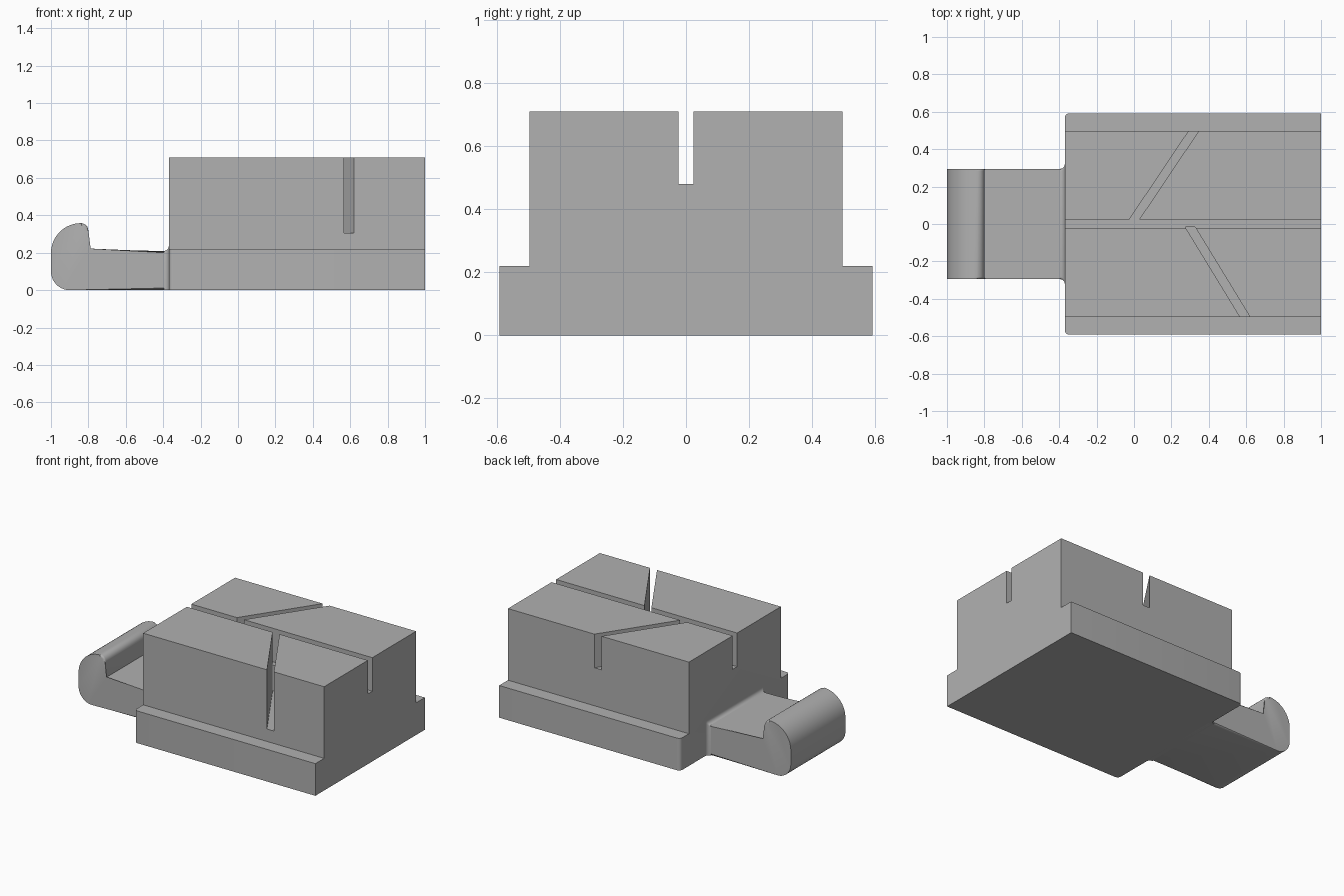
import bpy, bmesh
from math import sin, cos, pi, radians

cube = bpy.data.objects.get("Cube")
if cube:
    bpy.data.objects.remove(cube, do_unlink=True)

grey = bpy.data.materials.new("plain grey")
grey.use_nodes = True
grey.diffuse_color = (0.44, 0.44, 0.44, 1)
grey.node_tree.nodes["Principled BSDF"].inputs["Base Color"].default_value = grey.diffuse_color

JOIN = -0.37          # where the tongue meets the block
BASE_TOP, TOP = 0.22, 0.71


def finish(name, bm):
    bmesh.ops.recalc_face_normals(bm, faces=bm.faces)
    mesh = bpy.data.meshes.new(name)
    bm.to_mesh(mesh)
    bm.free()
    mesh.materials.append(grey)
    obj = bpy.data.objects.new(name, mesh)
    bpy.context.collection.objects.link(obj)
    return obj


def loft(rings):
    """Closed solid through rings with equal point counts."""
    bm = bmesh.new()
    loops = [[bm.verts.new(p) for p in ring] for ring in rings]
    n = len(loops[0])
    for a, b in zip(loops, loops[1:]):
        for i in range(n):
            j = (i + 1) % n
            bm.faces.new((a[i], a[j], b[j], b[i]))
    bm.faces.new(loops[0][::-1])
    bm.faces.new(loops[-1])
    return bm


def arc(cx, cz, r, start, end, steps):
    angles = [radians(start + (end - start) * i / steps) for i in range(steps + 1)]
    return [(cx + r * cos(a), cz + r * sin(a)) for a in angles]


def smooth(obj, angle=35):
    bpy.ops.object.select_all(action='DESELECT')
    obj.select_set(True)
    bpy.context.view_layer.objects.active = obj
    bpy.ops.object.shade_smooth_by_angle(angle=radians(angle))


# Stepped block with a lengthwise groove
half = [(0.024, 0.48), (0.024, TOP), (0.497, TOP), (0.497, BASE_TOP), (0.592, BASE_TOP), (0.592, 0)]
profile = half + [(-y, z) for y, z in reversed(half)]
bm = loft([[(x, y, z) for y, z in profile] for x in (JOIN, 1)])
corners = [e for e in bm.edges
           if all(abs(v.co.x - JOIN) < 1e-4 and abs(v.co.y) > 0.55 for v in e.verts)
           and abs(e.verts[0].co.z - e.verts[1].co.z) > 0.1]
bmesh.ops.bevel(bm, geom=corners, offset=0.025, segments=5, profile=0.5, affect='EDGES')
block = finish("stepped_block", bm)


# Slanted slots cut into the two top halves
def cut_slot(name, inner, outer, floor):
    (x0, y0), (x1, y1), width = inner, outer, 0.053
    plan = [(x0, y0), (x0 + width, y0), (x1 + width, y1), (x1, y1)]
    cutter = finish(name, loft([[(x, y, z) for x, y in plan] for z in (floor, 1)]))
    cutter.hide_render = True
    mod = block.modifiers.new(name, 'BOOLEAN')
    mod.operation, mod.solver, mod.object = 'DIFFERENCE', 'EXACT', cutter
    bpy.ops.object.select_all(action='DESELECT')
    bpy.context.view_layer.objects.active = block
    block.select_set(True)
    bpy.ops.object.modifier_apply(modifier=name)
    bpy.data.objects.remove(cutter, do_unlink=True)


cut_slot("back_slot", (-0.028, 0.02), (0.362, 0.6), 0.48)
cut_slot("front_slot", (0.273, -0.015), (0.637, -0.611), 0.305)
smooth(block)

# Tongue with a rounded upright hook at its end
side = [(JOIN + 0.01, 0), *arc(-0.9, 0.1, 0.1, 270, 180, 10),
        *arc(-0.84, 0.198, 0.16, 180, 90, 16),
        *arc(-0.84, 0.318, 0.04, 80, 0, 5),
        (-0.8, 0.21), (JOIN + 0.01, 0.21)]
WIDE = 0.295
bm = loft([[(x, y, z) for x, z in side] for y in (-WIDE, WIDE)])
rims = [e for e in bm.edges
        if abs(e.verts[0].co.y - e.verts[1].co.y) < 1e-5
        and min(v.co.x for v in e.verts) < JOIN]
bmesh.ops.bevel(bm, geom=rims, offset=0.012, segments=3, profile=0.5, affect='EDGES')
smooth(finish("hooked_tongue", bm))

# Fillet flaring the tongue into the block
rings = []
R = 0.025
for i in range(7):
    a = i / 6 * pi / 2
    x, grow = JOIN - R + R * sin(a), R * (1 - cos(a))
    right = [(WIDE + grow, 0)] + arc(WIDE + grow - 0.012, 0.198 + grow, 0.012, 0, 90, 4)
    rings.append([(x, y, z) for y, z in right + [(-y, z) for y, z in reversed(right)]])
smooth(finish("tongue_fillet", loft(rings)), 50)
